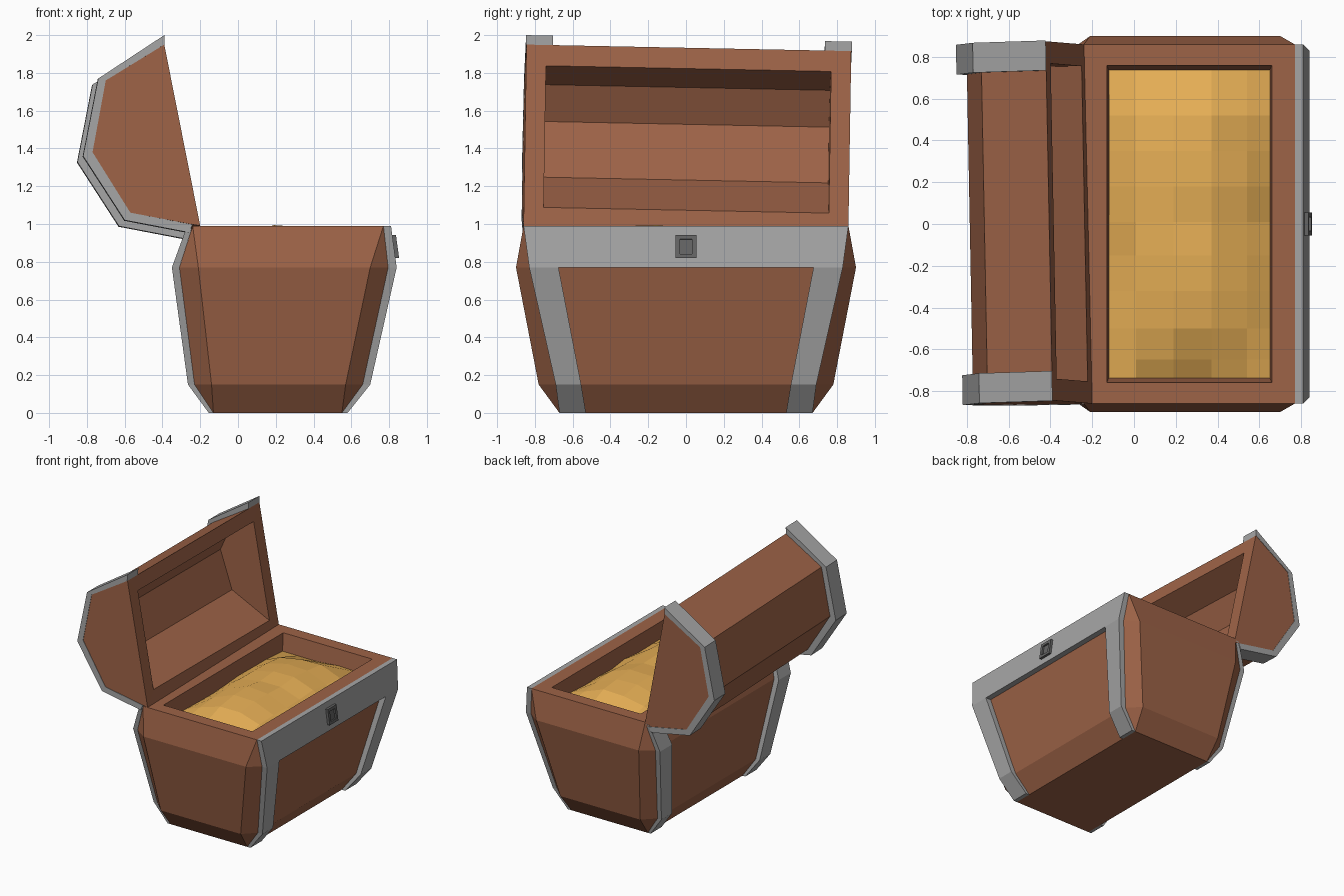
import bpy, bmesh, random
from mathutils import Matrix, Vector

if "Cube" in bpy.data.objects:
    bpy.data.objects.remove(bpy.data.objects["Cube"])

random.seed(4)


def material(name, rgb):
    m = bpy.data.materials.new(name)
    m.diffuse_color = (*rgb, 1)
    m.use_nodes = True
    m.node_tree.nodes["Principled BSDF"].inputs["Base Color"].default_value = m.diffuse_color
    return m


WOOD = material("wood", (0.34, 0.125, 0.063))
METAL = material("metal", (0.38, 0.38, 0.38))
DARK = material("dark_metal", (0.13, 0.13, 0.13))
GOLD = material("gold", (0.78, 0.42, 0.09))


def finish(bm, name, mat, matrix=None):
    bmesh.ops.remove_doubles(bm, verts=bm.verts, dist=1e-4)
    bmesh.ops.recalc_face_normals(bm, faces=bm.faces)
    if matrix:
        bm.transform(matrix)
    me = bpy.data.meshes.new(name)
    bm.to_mesh(me)
    bm.free()
    me.materials.append(mat)
    ob = bpy.data.objects.new(name, me)
    bpy.context.collection.objects.link(ob)
    return ob


def loft(rings):
    """Closed skin through rings of equal length, capped at both ends."""
    bm = bmesh.new()
    vs = [[bm.verts.new(p) for p in r] for r in rings]
    n = len(vs[0])
    for a, b in zip(vs, vs[1:]):
        for i in range(n):
            j = (i + 1) % n
            bm.faces.new((a[i], a[j], b[j], b[i]))
    bm.faces.new(vs[0])
    bm.faces.new(vs[-1])
    return bm


def octagon(z, x0, x1, y, ex0=None, ex1=None, ey=None):
    """Chest section: front/back corners at y, end panel corners at ey."""
    if ey is None:
        ex0, ex1, ey = x0, x1, y
    return [(x1, -y, z), (x1, y, z), (ex1, ey, z), (ex0, ey, z),
            (x0, y, z), (x0, -y, z), (ex0, -ey, z), (ex1, -ey, z)]


# Chest body with hollow top
finish(loft([
    octagon(0.00, -0.13, 0.55, 0.67),
    octagon(0.15, -0.23, 0.66, 0.69, -0.14, 0.57, 0.78),
    octagon(0.77, -0.31, 0.795, 0.83, -0.21, 0.70, 0.90),
    octagon(0.99, -0.24, 0.77, 0.86),
    octagon(0.99, -0.13, 0.66, 0.76),
    octagon(0.84, -0.12, 0.65, 0.735),
    octagon(0.50, -0.10, 0.62, 0.71),
]), "chest_body", WOOD)


def strap(stations):
    """Flat bar; each station is (z, x inner, x outer, y start, y end)."""
    return loft([[(xi, a, z), (xo, a, z), (xo, b, z), (xi, b, z)]
                 for z, xi, xo, a, b in stations])


# Corner straps, front and back, both sides
front = [(0, 0.55, 0.58), (0.15, 0.66, 0.70), (0.77, 0.795, 0.84)]
back = [(0, -0.13, -0.155), (0.15, -0.23, -0.265), (0.77, -0.31, -0.35), (0.975, -0.245, -0.275)]
widths = [(0.53, 0.67), (0.555, 0.69), (0.675, 0.83), (0.715, 0.86)]
for label, prof in (("front", front), ("back", back)):
    for side, s in (("left", -1), ("right", 1)):
        finish(strap([(*p, s * w[0], s * w[1]) for p, w in zip(prof, widths)]),
               f"{label}_{side}_strap", METAL)

# Front rim bar
finish(strap([(0.77, 0.795, 0.84, -0.83, 0.83), (0.99, 0.77, 0.81, -0.86, 0.86)]),
       "front_bar", METAL)

# Lock plate with recessed keyhole
bm = strap([(0.82, 0.815, 0.853, -0.055, 0.055), (0.943, 0.80, 0.836, -0.055, 0.055)])
bmesh.ops.recalc_face_normals(bm, faces=bm.faces)
face = max(bm.faces, key=lambda f: f.normal.x)
bmesh.ops.inset_region(bm, faces=[face], thickness=0.032)
bmesh.ops.inset_region(bm, faces=[face], thickness=0.001, depth=-0.012)
finish(bm, "lock", DARK)

# Gold heap
xs = [-0.12, 0.01, 0.19, 0.37, 0.54, 0.652]
ys = [-0.738, -0.65, -0.5, -0.32, -0.15, 0.01, 0.18, 0.35, 0.52, 0.738]
bm = bmesh.new()
grid = []
for x in xs:
    row = []
    for y in ys:
        u, v = (x - 0.265) / 0.387, y / 0.738
        h = 0.86 + 0.13 * (1 - u * u) * (1 - v ** 4) + random.uniform(-0.012, 0.012)
        row.append(bm.verts.new((x, y, min(h, 0.995))))
    grid.append(row)
for a, b in zip(grid, grid[1:]):
    for j in range(len(ys) - 1):
        bm.faces.new((a[j], b[j], b[j + 1], a[j + 1]))
finish(bm, "gold_heap", GOLD)

# Lid: hangs slightly askew, turned about its near hinge corner
pivot = Vector((-0.20, -0.86, 0.99))
tilt = (Matrix.Translation(pivot) @ Matrix.Rotation(0.019, 4, 'Z')
        @ Matrix.Rotation(-0.02, 4, 'X') @ Matrix.Translation(-pivot))
Y0, Y1 = -0.86, 0.86
outer = [(-0.20, 0.99), (-0.57, 1.06), (-0.77, 1.38), (-0.70, 1.76), (-0.39, 1.95)]
inner = [(-0.22, 1.09), (-0.55, 1.25), (-0.655, 1.545), (-0.57, 1.74), (-0.368, 1.84)]
bm = bmesh.new()
shells = []
for prof, d in ((outer, 0), (inner, 0.105)):
    a, b = [[bm.verts.new((x, y, z)) for x, z in prof] for y in (Y0 + d, Y1 - d)]
    bm.faces.new(a)
    bm.faces.new(b)
    for i in range(4):
        bm.faces.new((a[i], a[i + 1], b[i + 1], b[i]))
    shells.append([a[0], a[4], b[4], b[0]])
for i in range(4):
    j = (i + 1) % 4
    bm.faces.new((shells[0][i], shells[0][j], shells[1][j], shells[1][i]))
finish(bm, "lid", WOOD, tilt)

# Metal bands round both lid ends
band = [(-0.26, 0.955), (-0.60, 1.02), (-0.82, 1.36), (-0.74, 1.77), (-0.39, 2.0)]
under = [(-0.24, 0.997)] + outer[1:]
for side, a, b in (("left", Y0 - 0.003, Y0 + 0.14), ("right", Y1 - 0.14, Y1 + 0.003)):
    finish(loft([[(p[0], a, p[1]), (q[0], a, q[1]), (q[0], b, q[1]), (p[0], b, p[1])]
                 for p, q in zip(under, band)]), f"lid_{side}_band", METAL, tilt)
